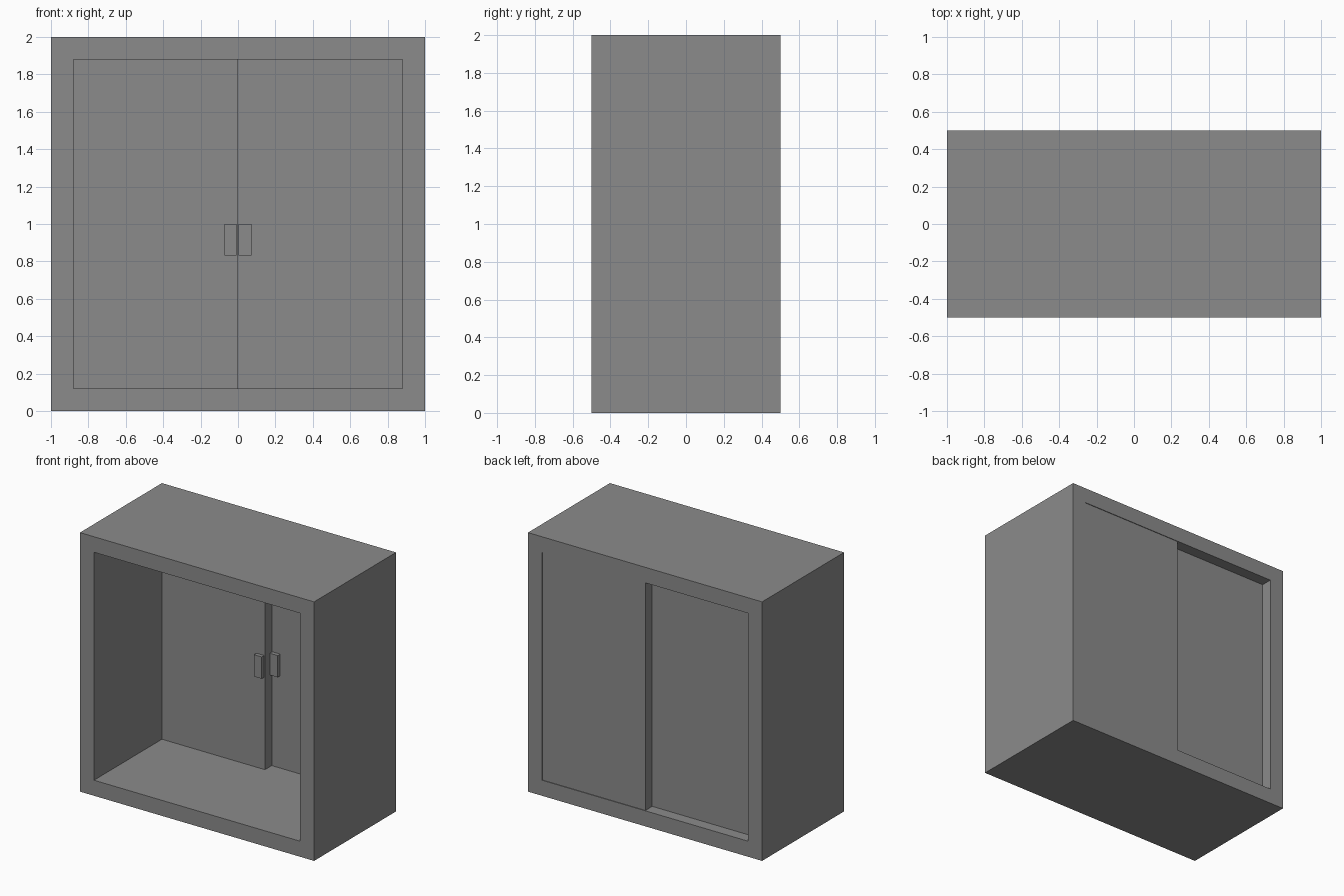
import bpy
import bmesh
from mathutils import Vector

cube = bpy.data.objects.get("Cube")
if cube:
    bpy.data.objects.remove(cube, do_unlink=True)

# Single plain grey
grey = bpy.data.materials.new("plain_grey")
grey.use_nodes = True
colour = (0.26, 0.26, 0.26, 1)
grey.diffuse_color = colour
grey.node_tree.nodes["Principled BSDF"].inputs["Base Color"].default_value = colour


def add_object(name, bm):
    bmesh.ops.recalc_face_normals(bm, faces=bm.faces)
    mesh = bpy.data.meshes.new(name)
    bm.to_mesh(mesh)
    bm.free()
    mesh.materials.append(grey)
    obj = bpy.data.objects.new(name, mesh)
    bpy.context.collection.objects.link(obj)
    return obj


def box(name, low, high):
    """Box between two opposite corners."""
    low, high = Vector(low), Vector(high)
    bm = bmesh.new()
    bmesh.ops.create_cube(bm, size=1)
    bmesh.ops.scale(bm, vec=high - low, verts=bm.verts)
    bmesh.ops.translate(bm, vec=(low + high) / 2, verts=bm.verts)
    return add_object(name, bm)


def square_tube(name, half, wall, depth):
    """Square frame, open at front and back, standing on the floor."""
    bm = bmesh.new()
    rings = []
    for y in (-depth / 2, depth / 2):
        for r in (half, half - wall):
            rings.append([bm.verts.new((sx * r, y, half + sz * r))
                          for sx, sz in ((-1, -1), (1, -1), (1, 1), (-1, 1))])
    front_out, front_in, back_out, back_in = rings
    for a, b in ((front_out, front_in), (front_in, back_in),
                 (back_in, back_out), (back_out, front_out)):
        for i in range(4):
            j = (i + 1) % 4
            bm.faces.new((a[i], a[j], b[j], b[i]))
    return add_object(name, bm)


WALL = 0.12
INNER = 1 - WALL
THICK = 0.083      # door thickness
MIDDLE = 0.412     # plane where the two sliding doors meet
GRIP = 0.03        # how far the handles stand out

# Outer case
square_tube("cabinet_frame", 1, WALL, 1)

# Sliding doors on two neighbouring tracks
box("right_door", (-INNER, MIDDLE - THICK, WALL), (0, MIDDLE, 2 - WALL))
box("left_door", (0, MIDDLE, WALL), (INNER, MIDDLE + THICK, 2 - WALL))

# Handles on the inner faces of the doors
for name, x0, x1, y in (("right_handle", -0.073, -0.007, MIDDLE - THICK),
                        ("left_handle", 0.004, 0.072, MIDDLE)):
    box(name, (x0, y - GRIP, 0.832), (x1, y, 1.0))
